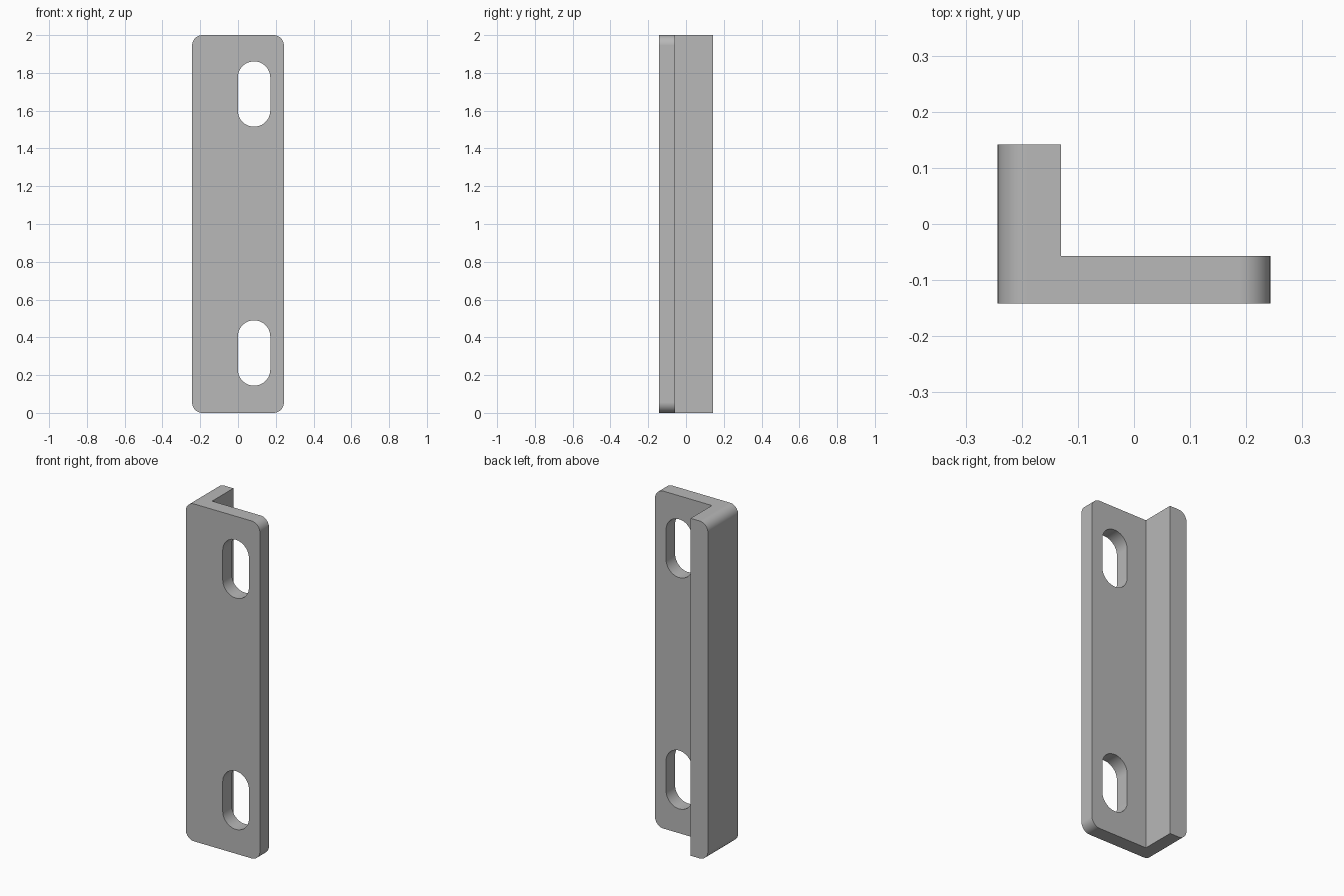
import bpy, bmesh
from math import pi, cos, sin, radians
from mathutils import Vector

cube = bpy.data.objects.get("Cube")
if cube:
    bpy.data.objects.remove(cube, do_unlink=True)

LEFT, RIGHT, FRONT, BACK, HEIGHT = -0.243, 0.243, -0.142, 0.142, 2.0
FLANGE_X, PLATE_Y = -0.13, -0.057
CORNER_R = 0.055
SLOT_X, SLOT_R, SLOT_HALF = 0.085, 0.086, 0.087

grey = bpy.data.materials.new("plain grey")
grey.use_nodes = True
grey.diffuse_color = (0.48, 0.48, 0.48, 1)
grey.node_tree.nodes["Principled BSDF"].inputs["Base Color"].default_value = (0.48, 0.48, 0.48, 1)


def prism(name, points, direction, round_edges=None):
    """Extrude a closed outline; optionally round the edges a rule picks."""
    bm = bmesh.new()
    face = bm.faces.new([bm.verts.new(p) for p in points])
    ext = bmesh.ops.extrude_face_region(bm, geom=[face])
    verts = [v for v in ext["geom"] if isinstance(v, bmesh.types.BMVert)]
    bmesh.ops.translate(bm, verts=verts, vec=Vector(direction))
    if round_edges:
        bmesh.ops.bevel(bm, geom=[e for e in bm.edges if round_edges(e)],
                        offset=CORNER_R, segments=10, profile=0.5, affect='EDGES')
    bmesh.ops.recalc_face_normals(bm, faces=bm.faces)
    mesh = bpy.data.meshes.new(name)
    bm.to_mesh(mesh)
    bm.free()
    mesh.materials.append(grey)
    obj = bpy.data.objects.new(name, mesh)
    bpy.context.collection.objects.link(obj)
    return obj


def outer_end_edge(e):
    # depthwise edges at the two outer sides, top and bottom
    a, b = (v.co for v in e.verts)
    return (abs(a.x - b.x) < 1e-4 and abs(a.z - b.z) < 1e-4
            and abs(abs(a.x) - RIGHT) < 1e-4)


# L-shaped bracket with rounded outer corners
outline = [(LEFT, FRONT), (RIGHT, FRONT), (RIGHT, PLATE_Y),
           (FLANGE_X, PLATE_Y), (FLANGE_X, BACK), (LEFT, BACK)]
bracket = prism("angle_bracket", [(x, y, 0) for x, y in outline],
                (0, 0, HEIGHT), outer_end_edge)

# Two mounting slots through the plate
bpy.context.view_layer.objects.active = bracket
bracket.select_set(True)
N = 20
for label, z in (("lower", 0.317), ("upper", 1.688)):
    ring = []
    for half, shift in ((0, SLOT_HALF), (pi, -SLOT_HALF)):
        for i in range(N + 1):
            a = half + pi * i / N
            ring.append((SLOT_X + SLOT_R * cos(a), FRONT - 0.1, z + shift + SLOT_R * sin(a)))
    cutter = prism(label + "_slot_cutter", ring, (0, 0.3, 0))
    cutter.hide_render = True
    mod = bracket.modifiers.new(label + " slot", 'BOOLEAN')
    mod.operation, mod.solver, mod.object = 'DIFFERENCE', 'EXACT', cutter
    bpy.ops.object.modifier_apply(modifier=mod.name)
    bpy.data.objects.remove(cutter, do_unlink=True)

# Smooth rounds, crisp edges, flat large faces
bpy.ops.object.shade_smooth_by_angle(angle=radians(30))
weighted = bracket.modifiers.new("flat faces", 'WEIGHTED_NORMAL')
weighted.keep_sharp = True
